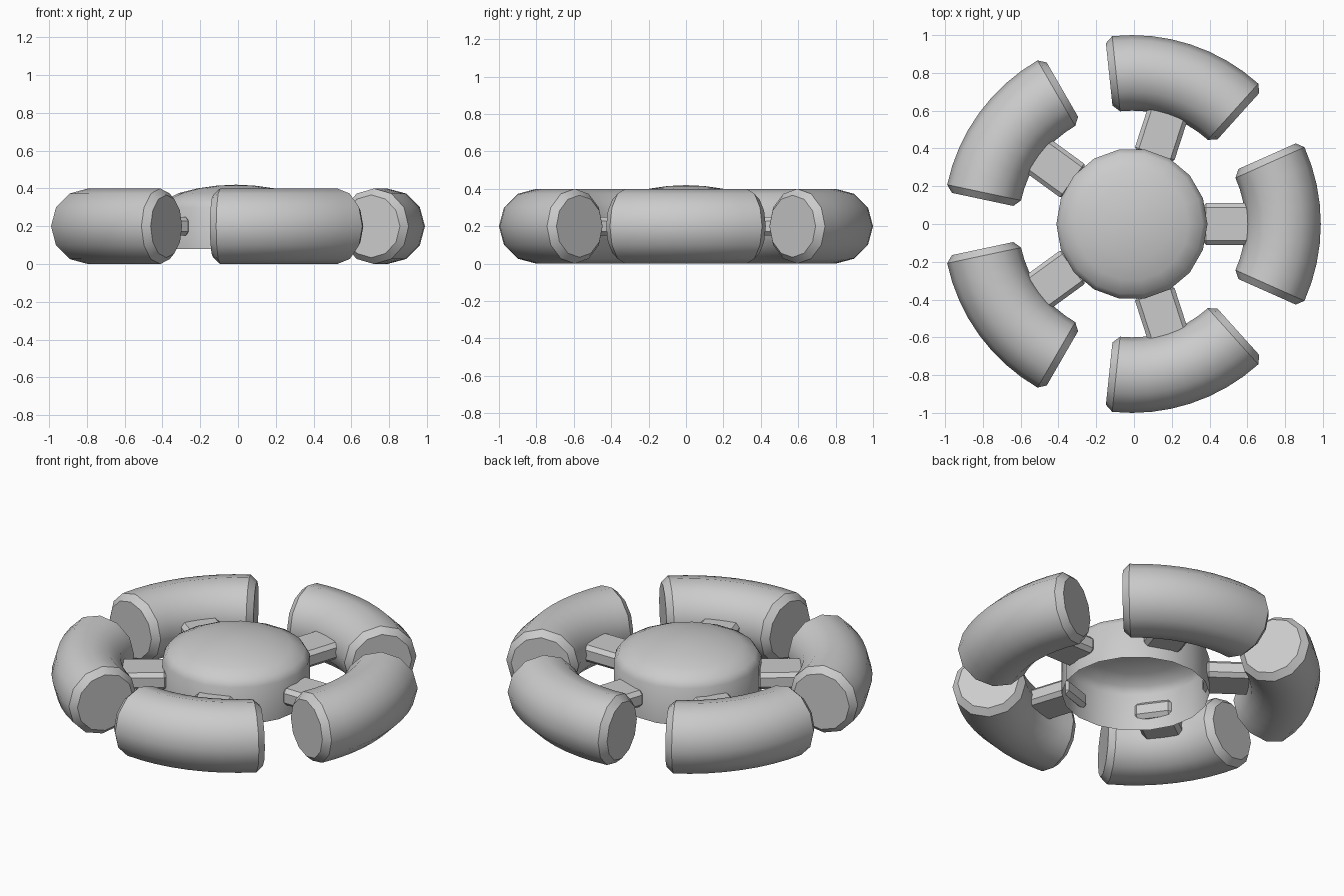
import bpy, bmesh
from math import sin, cos, pi, radians
from mathutils import Vector, Matrix

if "Cube" in bpy.data.objects:
    bpy.data.objects.remove(bpy.data.objects["Cube"])

OFFSET = Vector((-0.011, 0, 0))   # centres the five-fold layout on its bounds
MID_Z = 0.2
COUNT = 5


def finish(name, bm, angle=0.0, smooth=35):
    bmesh.ops.recalc_face_normals(bm, faces=bm.faces[:])
    mesh = bpy.data.meshes.new(name)
    bm.to_mesh(mesh)
    bm.free()
    obj = bpy.data.objects.new(name, mesh)
    bpy.context.collection.objects.link(obj)
    obj.location = OFFSET
    obj.rotation_euler.z = angle
    if smooth:
        bpy.ops.object.select_all(action='DESELECT')
        obj.select_set(True)
        bpy.context.view_layer.objects.active = obj
        bpy.ops.object.shade_smooth_by_angle(angle=radians(smooth))
    return obj


def loft(bm, rings, closed=True):
    """Join successive vertex rings with quads."""
    for a, b in zip(rings, rings[1:]):
        n = len(a)
        for i in range(n):
            j = (i + 1) % n
            bm.faces.new((a[i], a[j], b[j], b[i]))


def rim_segment(name, angle):
    """Curved tube with chamfered flat ends."""
    major, minor, half, sides, steps = 0.8, 0.2, radians(24), 12, 8
    stations = [(-half + 2 * half * k / steps, 0.0, minor) for k in range(steps + 1)]
    stations = [(-half, -0.037, 0.166)] + stations + [(half, 0.037, 0.166)]
    bm = bmesh.new()
    rings = []
    for t, push, r in stations:
        radial = Vector((cos(t), sin(t), 0))
        centre = radial * major + Vector((-sin(t), cos(t), 0)) * push
        rings.append([bm.verts.new(centre + radial * r * cos(2 * pi * i / sides)
                                   + Vector((0, 0, MID_Z + r * sin(2 * pi * i / sides))))
                      for i in range(sides)])
    loft(bm, rings)
    bm.faces.new(rings[0])
    bm.faces.new(rings[-1])
    return finish(name, bm, angle)


def spoke(name, angle):
    """Chamfered bar from inside the hub to inside the rim segment."""
    bm = bmesh.new()
    bmesh.ops.create_cube(bm, size=1, matrix=Matrix.Translation((0.505, 0, MID_Z))
                          @ Matrix.Diagonal((0.27, 0.22, 0.10, 1)))
    bmesh.ops.bevel(bm, geom=bm.edges[:], offset=0.022, segments=1,
                    affect='EDGES', profile=0.5)
    return finish(name, bm, angle, smooth=0)


def hub():
    """Domed shell, open underneath."""
    sides = 18
    profile = [(0.4, 0.08), (0.4, 0.30), (0.375, 0.34), (0.30, 0.376),
               (0.20, 0.401), (0.10, 0.415)]
    bm = bmesh.new()
    rings = [[bm.verts.new((r * cos(2 * pi * i / sides), r * sin(2 * pi * i / sides), z))
              for i in range(sides)] for r, z in profile]
    loft(bm, rings)
    top = bm.verts.new((0, 0, 0.42))
    last = rings[-1]
    for i in range(sides):
        bm.faces.new((last[i], last[(i + 1) % sides], top))
    return finish("hub_dome", bm)


hub()
for k in range(COUNT):
    a = 2 * pi * k / COUNT
    rim_segment(f"rim_segment_{k + 1}", a)
    spoke(f"spoke_{k + 1}", a)
